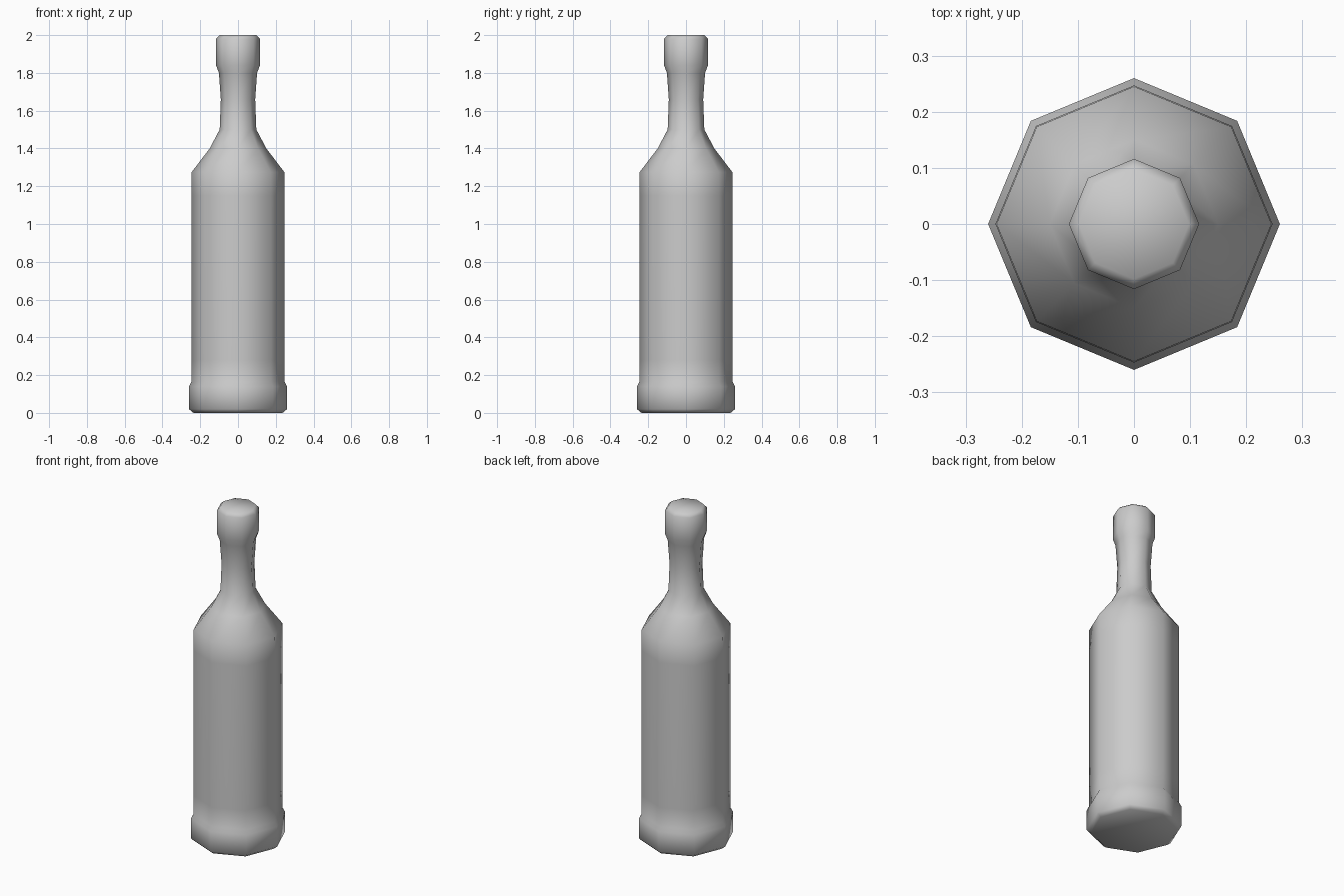
import bpy, bmesh
from math import cos, sin, tau

cube = bpy.data.objects.get("Cube")
if cube:
    bpy.data.objects.remove(cube)

SIDES = 8

# Plain grey surface
grey = bpy.data.materials.new("light_grey")
grey.use_nodes = True
colour = (0.6, 0.6, 0.6, 1)
grey.diffuse_color = colour
grey.node_tree.nodes["Principled BSDF"].inputs["Base Color"].default_value = colour

# Bottle outline as (radius, height), from the foot to the lip
profile = [
    (0.236, 0.0), (0.26, 0.02), (0.26, 0.14), (0.247, 0.165),  # foot band
    (0.247, 0.28), (0.247, 1.15), (0.245, 1.275),              # body
    (0.15, 1.4), (0.097, 1.5),                                 # shoulder
    (0.091, 1.66), (0.101, 1.8),                               # neck
    (0.116, 1.84), (0.116, 1.98), (0.098, 2.0),                # lip
]


def lathe(name, outline, material):
    """Turn an outline about z into a closed, smooth-shaded solid."""
    bm = bmesh.new()
    rings = [[bm.verts.new((r * cos(tau * i / SIDES), r * sin(tau * i / SIDES), z))
              for i in range(SIDES)] for r, z in outline]
    for low, high in zip(rings, rings[1:]):
        for i in range(SIDES):
            j = (i + 1) % SIDES
            bm.faces.new((low[i], low[j], high[j], high[i]))
    bm.faces.new(rings[0][::-1])
    bm.faces.new(rings[-1])
    for face in bm.faces:
        face.smooth = True
    mesh = bpy.data.meshes.new(name)
    bm.to_mesh(mesh)
    bm.free()
    mesh.materials.append(material)
    obj = bpy.data.objects.new(name, mesh)
    bpy.context.collection.objects.link(obj)
    return obj


lathe("bottle", profile, grey)
